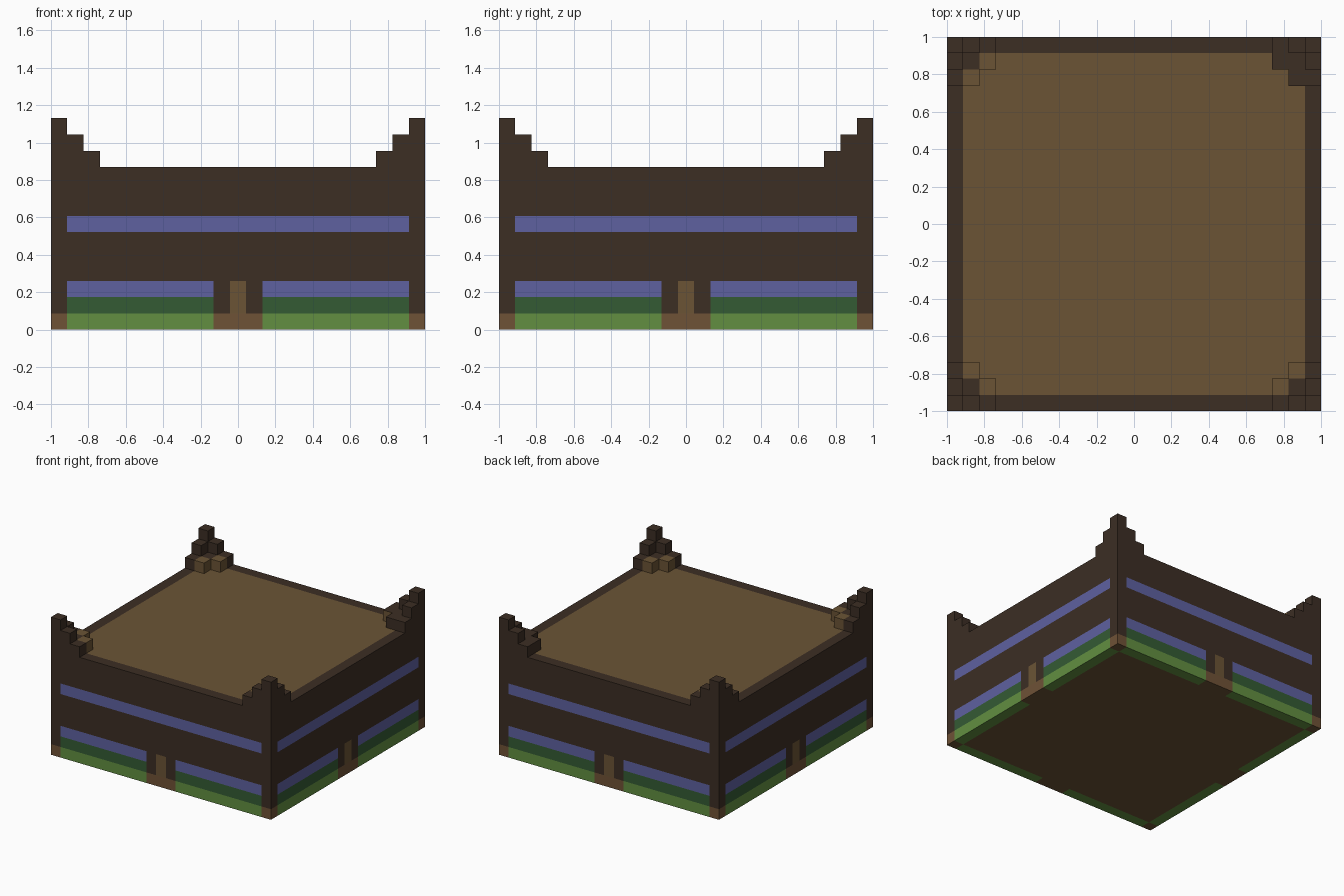
import bpy
import bmesh
from mathutils import Vector

cube = bpy.data.objects.get("Cube")
if cube:
    bpy.data.objects.remove(cube, do_unlink=True)

U = 2 / 23          # one block
WALL_H = 10 * U


def linear(c):
    c /= 255
    return c / 12.92 if c <= 0.04045 else ((c + 0.055) / 1.055) ** 2.4


def make_material(name, rgb):
    colour = [linear(c) for c in rgb] + [1]
    m = bpy.data.materials.new(name)
    m.use_nodes = True
    m.diffuse_color = colour
    bsdf = next(n for n in m.node_tree.nodes if n.type == "BSDF_PRINCIPLED")
    bsdf.inputs["Base Color"].default_value = colour
    bsdf.inputs["Roughness"].default_value = 0.9
    return m


DARK, TAN, GRASS, HEDGE, GLASS, EARTH = range(6)
MATERIALS = [
    make_material("dark timber", (60, 46, 36)),
    make_material("tan boards", (107, 84, 53)),
    make_material("light grass green", (98, 143, 65)),
    make_material("dark hedge green", (52, 91, 52)),
    make_material("window blue", (94, 97, 160)),
    make_material("earth brown", (111, 82, 54)),
]


def finish(bm, name):
    mesh = bpy.data.meshes.new(name)
    bm.to_mesh(mesh)
    bm.free()
    for m in MATERIALS:
        mesh.materials.append(m)
    obj = bpy.data.objects.new(name, mesh)
    bpy.context.collection.objects.link(obj)
    return obj


def wall_colour(side, row):
    """Colour by distance from the wall's middle and by height, in blocks."""
    if side < 0.5 and row < 3:
        return EARTH if row < 1 else TAN       # doorway
    if side > 10.5 or side < 1.5:
        if row < 1:
            return EARTH                        # corner feet and doorstep
        return GLASS if side < 1.5 and 6 < row < 7 else DARK
    if row < 1:
        return GRASS
    if row < 2:
        return HEDGE
    if row < 3 or 6 < row < 7:
        return GLASS
    return DARK


# Main block, cut along the painted edges
bm = bmesh.new()
bmesh.ops.create_cube(bm, size=2)
for v in bm.verts:
    v.co.z = (v.co.z + 1) / 2 * WALL_H


def cut(point, normal):
    bmesh.ops.bisect_plane(bm, geom=bm.verts[:] + bm.edges[:] + bm.faces[:],
                           plane_co=point, plane_no=normal)


for axis in (Vector((1, 0, 0)), Vector((0, 1, 0))):
    for d in (0.5, 1.5, 10.5):
        for s in (-1, 1):
            cut(axis * d * U * s, axis)
for row in (1, 2, 3, 6, 7):
    cut(Vector((0, 0, row * U)), Vector((0, 0, 1)))

bm.normal_update()
for f in bm.faces:
    c = f.calc_center_median() / U
    ax, ay = abs(c.x), abs(c.y)
    if f.normal.z > 0.5:                        # roof with dark rim
        f.material_index = DARK if max(ax, ay) > 10.5 else TAN
    elif f.normal.z < -0.5:                     # underside with grass edges
        edge = max(ax, ay) > 10.5 and 1.5 < min(ax, ay) < 10.5
        f.material_index = GRASS if edge else TAN
    else:
        side = ay if abs(f.normal.x) > 0.5 else ax
        f.material_index = wall_colour(side, c.z)
finish(bm, "main_building")

# Stepped corner turrets: block heights counted inward from the corner
HEIGHTS = {(0, 0): 3, (1, 0): 2, (0, 1): 2, (1, 1): 1,
           (2, 0): 1, (0, 2): 1, (2, 1): 1, (1, 2): 1}
STEPS = [Vector(d) for d in ((1, 0, 0), (-1, 0, 0), (0, 1, 0),
                             (0, -1, 0), (0, 0, 1))]


def corner_turret(name, sx, sy):
    bm = bmesh.new()
    blocks = {(i, j, k) for (i, j), h in HEIGHTS.items() for k in range(h)}
    for i, j, k in sorted(blocks):
        inner = i + j == 3
        centre = Vector((i + 0.5, j + 0.5, k + 0.5))
        for n in STEPS:
            if (i + int(n.x), j + int(n.y), k + int(n.z)) in blocks:
                continue                        # only exposed faces
            a = Vector((n.y, n.z, n.x))
            b = n.cross(a)
            corners = [centre + (n + a * p + b * q) / 2
                       for p, q in ((-1, -1), (1, -1), (1, 1), (-1, 1))]
            pts = [Vector((sx * (1 - c.x * U), sy * (1 - c.y * U),
                           WALL_H + c.z * U)) for c in corners]
            if sx * sy < 0:
                pts.reverse()
            f = bm.faces.new([bm.verts.new(p) for p in pts])
            # The back left turret is dark apart from one inner face
            plain = sx > 0 and sy > 0
            tan = inner and (not plain or (i == 2 and n.y > 0))
            f.material_index = TAN if tan else DARK
    bmesh.ops.remove_doubles(bm, verts=bm.verts[:], dist=0.0001)
    bmesh.ops.recalc_face_normals(bm, faces=bm.faces[:])
    # Open shells: make sure the top faces point up
    bm.normal_update()
    top = max(bm.faces, key=lambda f: f.calc_center_median().z)
    if top.normal.z < 0:
        bmesh.ops.reverse_faces(bm, faces=bm.faces[:])
    finish(bm, name)


for sy, depth in ((-1, "front"), (1, "back")):
    for sx, side in ((-1, "right"), (1, "left")):
        corner_turret(f"{depth}_{side}_turret", sx, sy)
